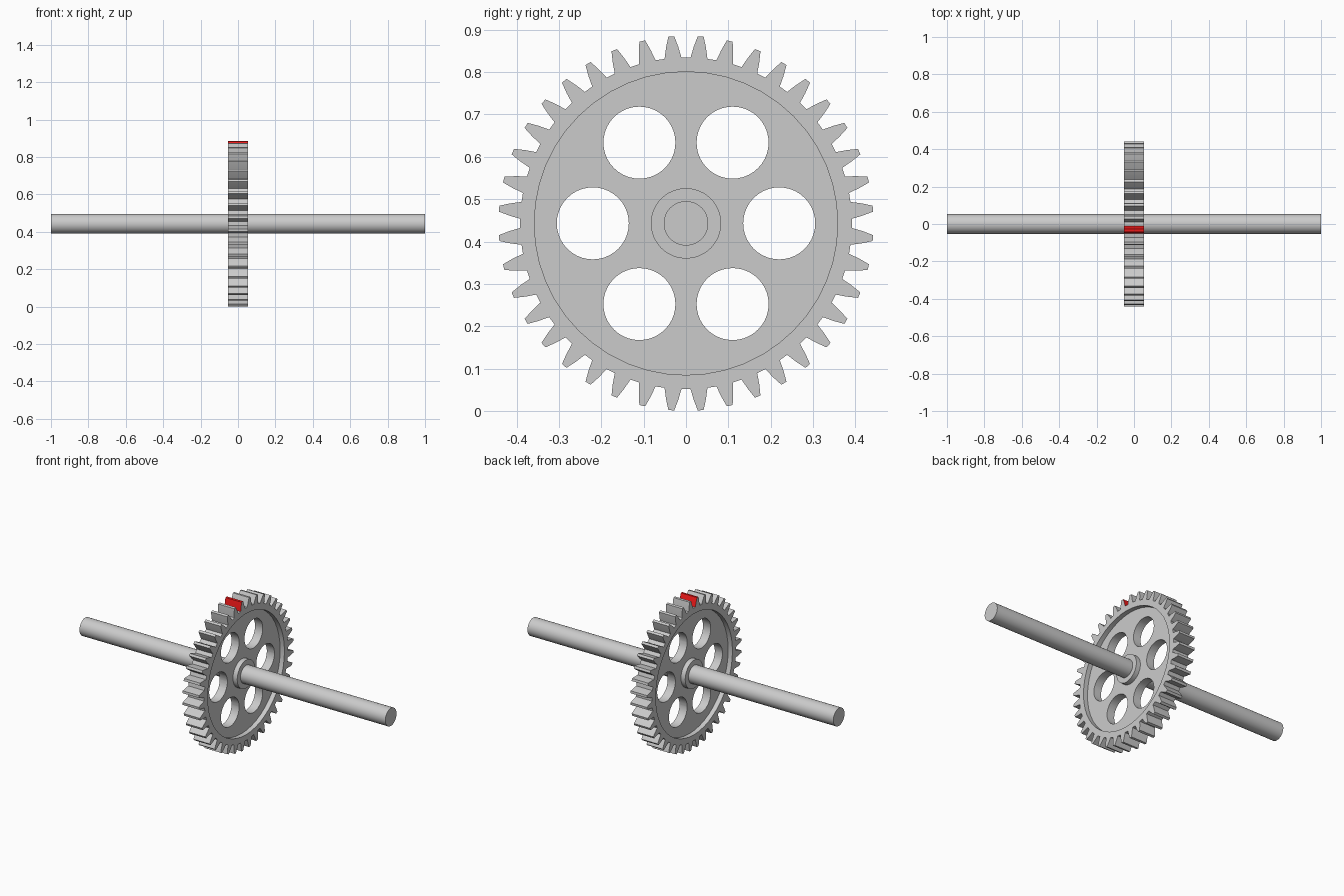
import bpy, bmesh
from math import sin, cos, pi, radians

if "Cube" in bpy.data.objects:
    bpy.data.objects.remove(bpy.data.objects["Cube"])

CZ = 0.443          # axle height
TEETH = 40
HALF = 0.053        # half thickness of the gear
WEB = 0.025         # half thickness of the recessed web


def finish(bm, name):
    bmesh.ops.remove_doubles(bm, verts=bm.verts, dist=1e-5)
    bmesh.ops.recalc_face_normals(bm, faces=bm.faces)
    me = bpy.data.meshes.new(name)
    bm.to_mesh(me)
    bm.free()
    ob = bpy.data.objects.new(name, me)
    bpy.context.collection.objects.link(ob)
    return ob


def prism(name, outline, half):
    """Extrude a (y, z) outline along x from -half to +half."""
    bm = bmesh.new()
    face = bm.faces.new([bm.verts.new((-half, y, z)) for y, z in outline])
    out = bmesh.ops.extrude_face_region(bm, geom=[face])["geom"]
    verts = [v for v in out if isinstance(v, bmesh.types.BMVert)]
    bmesh.ops.translate(bm, verts=verts, vec=(2 * half, 0, 0))
    return finish(bm, name)


def circle(cy, cz, r, n):
    return [(cy + r * cos(2 * pi * i / n), cz + r * sin(2 * pi * i / n)) for i in range(n)]


def ring(name, x0, x1, r0, r1, n=48):
    """Rectangular section spun around the axle."""
    bm = bmesh.new()
    vs = [bm.verts.new((x, 0, CZ + r)) for x, r in ((x0, r0), (x1, r0), (x1, r1), (x0, r1))]
    es = [bm.edges.new((vs[i], vs[(i + 1) % 4])) for i in range(4)]
    bmesh.ops.spin(bm, geom=vs + es, cent=(0, 0, CZ), axis=(1, 0, 0),
                   angle=2 * pi, steps=n, use_duplicate=False)
    return finish(bm, name)


def material(name, color):
    m = bpy.data.materials.new(name)
    m.diffuse_color = color
    m.use_nodes = True
    m.node_tree.nodes["Principled BSDF"].inputs["Base Color"].default_value = m.diffuse_color
    return m


def smooth(ob):
    bpy.ops.object.select_all(action='DESELECT')
    ob.select_set(True)
    bpy.context.view_layer.objects.active = ob
    bpy.ops.object.shade_smooth_by_angle(angle=radians(20))


# Toothed disc: one tooth profile (radius, sideways offset) repeated around the axle
tooth = [(0.391, -0.020), (0.417, -0.0145), (0.4425, -0.007),
         (0.4425, 0.007), (0.417, 0.0145), (0.391, 0.020)]
outline = []
for k in range(TEETH):
    a = 2 * pi * (k + 0.5) / TEETH
    outline += [(r * cos(a) - t * sin(a), CZ + r * sin(a) + t * cos(a)) for r, t in tooth]
gear = prism("gear_wheel", outline, HALF)

# Red marker tooth at the top
gear.data.materials.append(material("gear_grey", (0.8, 0.8, 0.8, 1)))
gear.data.materials.append(material("marker_red", (0.9, 0.01, 0.01, 1)))
a = 2 * pi * 10.5 / TEETH
for f in gear.data.polygons:
    y, z = f.center.y, f.center.z - CZ
    along, side = y * cos(a) + z * sin(a), -y * sin(a) + z * cos(a)
    if abs(f.normal.x) < 0.5 and along > 0.395 and abs(side) < 0.02:
        f.material_index = 1

# Recesses on both faces and six lightening holes
cutters = [ring("recess_cutter", s * WEB, s * 0.1, 0.083, 0.358) for s in (-1, 1)]
for i in range(6):
    b = pi * i / 3
    cutters.append(prism("hole_cutter", circle(0.22 * cos(b), CZ + 0.22 * sin(b), 0.085, 40), 0.2))
bpy.context.view_layer.objects.active = gear
for c in cutters:
    mod = gear.modifiers.new("cut", 'BOOLEAN')
    mod.operation = 'DIFFERENCE'
    mod.solver = 'EXACT'
    mod.object = c
    bpy.ops.object.modifier_apply(modifier=mod.name)
    bpy.data.objects.remove(c)
smooth(gear)

# Axle
axle = prism("axle", circle(0, CZ, 0.0525, 48), 1.0)
smooth(axle)
